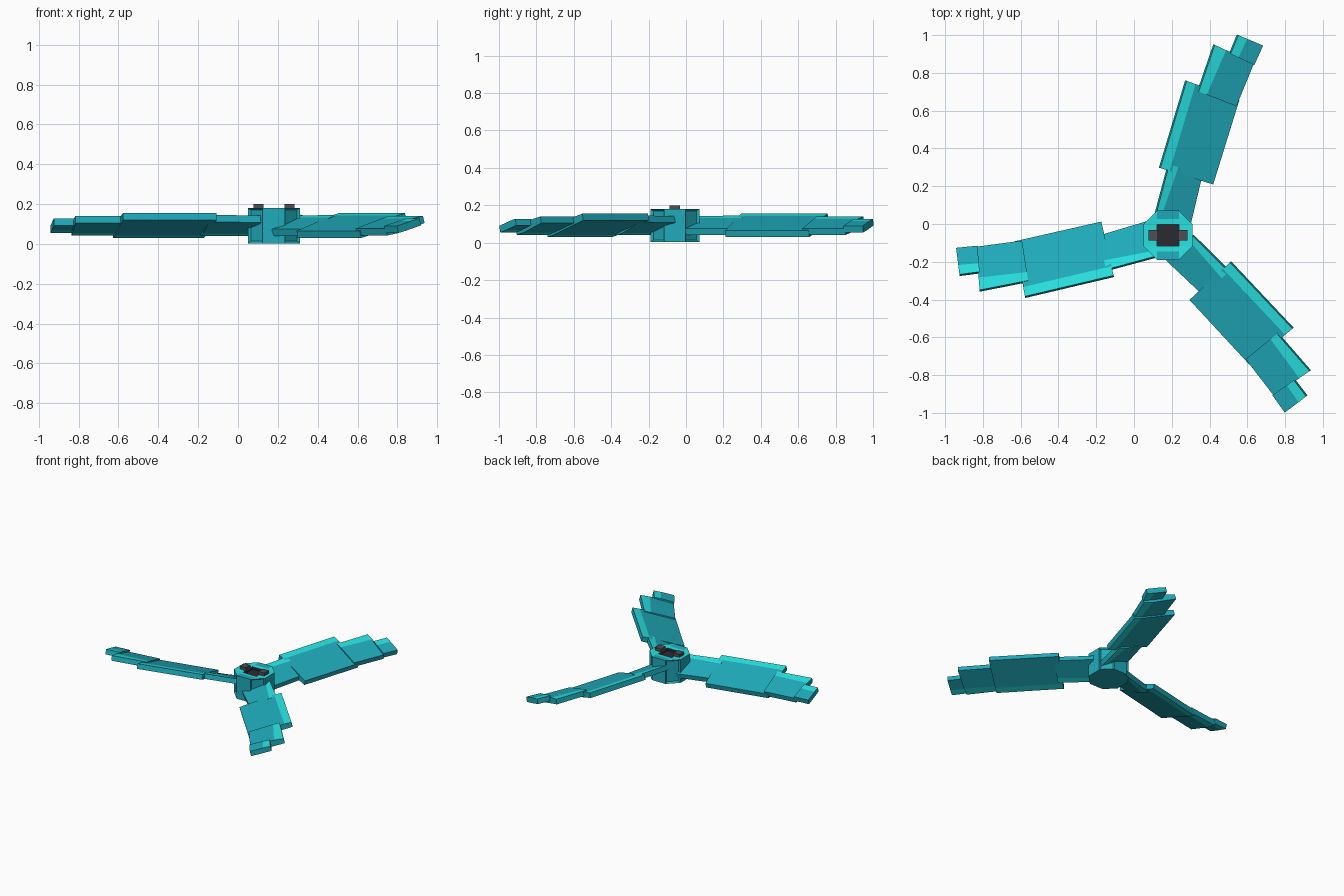
import bpy, bmesh, math
from mathutils import Matrix, Vector

if "Cube" in bpy.data.objects:
    bpy.data.objects.remove(bpy.data.objects["Cube"])

HUB = Vector((0.18, -0.06, 0.0))


def material(name, rgb):
    m = bpy.data.materials.new(name)
    m.diffuse_color = (*rgb, 1)
    m.use_nodes = True
    m.node_tree.nodes["Principled BSDF"].inputs["Base Color"].default_value = m.diffuse_color
    return m


teal = material("teal", (0.014, 0.41, 0.50))
light = material("light_turquoise", (0.022, 0.76, 0.76))
grey = material("grey", (0.075, 0.075, 0.09))
dark = material("dark", (0.025, 0.023, 0.032))


def finish(name, bm, mats):
    bmesh.ops.recalc_face_normals(bm, faces=bm.faces)
    me = bpy.data.meshes.new(name)
    bm.to_mesh(me)
    bm.free()
    for m in mats:
        me.materials.append(m)
    ob = bpy.data.objects.new(name, me)
    bpy.context.collection.objects.link(ob)
    return ob


def section(v0, v1, z0, z1, strip, edge=0.035):
    """Pitched blade profile with a gentler strip along each long edge."""
    c, d = 0.009, 0.012
    return [(v0, z0 + edge), (v1 - c - strip, z1 - d), (v1 - c, z1),
            (v1, z1 - edge), (v0 + c + strip, z0 + d), (v0 + c, z0)]


def loft(bm, u0, u1, sec0, sec1, k0=0.0, k1=0.0):
    """Join two profiles; k slants the end along the blade."""
    rings = [[bm.verts.new((u + k * v, v, z)) for v, z in sec]
             for u, k, sec in ((u0, k0, sec0), (u1, k1, sec1))]
    n = len(sec0)
    for i in range(n):
        j = (i + 1) % n
        f = bm.faces.new((rings[0][i], rings[0][j], rings[1][j], rings[1][i]))
        f.material_index = 1 if i in (1, 4) else 0   # light edge strips
    bm.faces.new(rings[0])
    bm.faces.new(rings[1])


# Blades: root, broad panel, outer panel and tip, repeated three times
for i in range(3):
    bm = bmesh.new()
    loft(bm, 0.09, 0.36, section(-0.098, 0.102, 0.04, 0.143, 0.03),
         section(-0.080, 0.113, 0.04, 0.145, 0.05))
    loft(bm, 0.328, 0.803, section(-0.149, 0.152, 0.03, 0.155, 0.05),
         section(-0.149, 0.156, 0.03, 0.155, 0.05), 0, 0.05)
    loft(bm, 0.77, 1.028, section(-0.144, 0.078, 0.042, 0.140, 0.045),
         section(-0.166, 0.070, 0.042, 0.140, 0.065), 0.07, 0.14)
    loft(bm, 1.02, 1.127, section(-0.170, -0.024, 0.055, 0.128, 0.045),
         section(-0.184, -0.034, 0.055, 0.128, 0.05), 0.14, 0.1)
    bm.transform(Matrix.Translation(HUB)
                 @ Matrix.Rotation(math.radians(72.8 + 120 * i), 4, 'Z'))
    finish(f"blade_{i + 1}", bm, [teal, light])

# Hub: octagonal block with recessed diagonal sides
bm = bmesh.new()
R, F = 0.131, 0.057
outline = [(F, -R), (R, -F), (R, F), (F, R), (-F, R), (-R, F), (-R, -F), (-F, -R)]
base = bm.faces.new([bm.verts.new((x, y, 0.003)) for x, y in outline])
ext = bmesh.ops.extrude_face_region(bm, geom=[base])["geom"]
for v in ext:
    if isinstance(v, bmesh.types.BMVert):
        v.co.z = 0.18
bmesh.ops.recalc_face_normals(bm, faces=bm.faces)
bm.normal_update()
diagonals = [f for f in bm.faces
             if abs(f.normal.x) > 0.4 and abs(f.normal.y) > 0.4]
bmesh.ops.inset_individual(bm, faces=diagonals, thickness=0.015, depth=-0.012)
top = max(bm.faces, key=lambda f: f.calc_center_median().z)
corners = list(top.verts)
bm.faces.remove(top)

# Dark square pit in the top of the hub
pit = {(sx, sy): [bm.verts.new((sx * F, sy * F, z)) for z in (0.175, 0.155)]
       for sx in (-1, 1) for sy in (-1, 1)}


def sign(v):
    return (1 if v.co.x > 0 else -1, 1 if v.co.y > 0 else -1)


def face(verts, index):
    bm.faces.new(verts).material_index = index


# Light rim around the pit, with teal outer plates at front and back
for i, a in enumerate(corners):
    b = corners[(i + 1) % 8]
    sa, sb = sign(a), sign(b)
    pa, pb = pit[sa], pit[sb]
    if sa == sb:
        face((a, b, pa[0]), 1)
        continue
    if sa[1] == sb[1]:
        ma = bm.verts.new(a.co.lerp(pa[0].co, 0.6))
        mb = bm.verts.new(b.co.lerp(pb[0].co, 0.6))
        face((a, b, mb, ma), 0)
        face((ma, mb, pb[0], pa[0]), 1)
    else:
        face((a, b, pb[0], pa[0]), 1)
    face((pa[0], pb[0], pb[1], pa[1]), 2)
face([pit[s][1] for s in ((-1, -1), (1, -1), (1, 1), (-1, 1))], 2)
bm.transform(Matrix.Translation(HUB))
finish("hub", bm, [teal, light, dark])

# Small grey lugs on both sides of the pit
for side, name in ((-1, "left_lug"), (1, "right_lug")):
    bm = bmesh.new()
    bmesh.ops.create_cube(bm, size=1, matrix=Matrix.Translation(
        HUB + Vector((side * 0.078, 0, 0.185)))
        @ Matrix.Diagonal((0.05, 0.055, 0.03, 1)))
    finish(name, bm, [grey])
